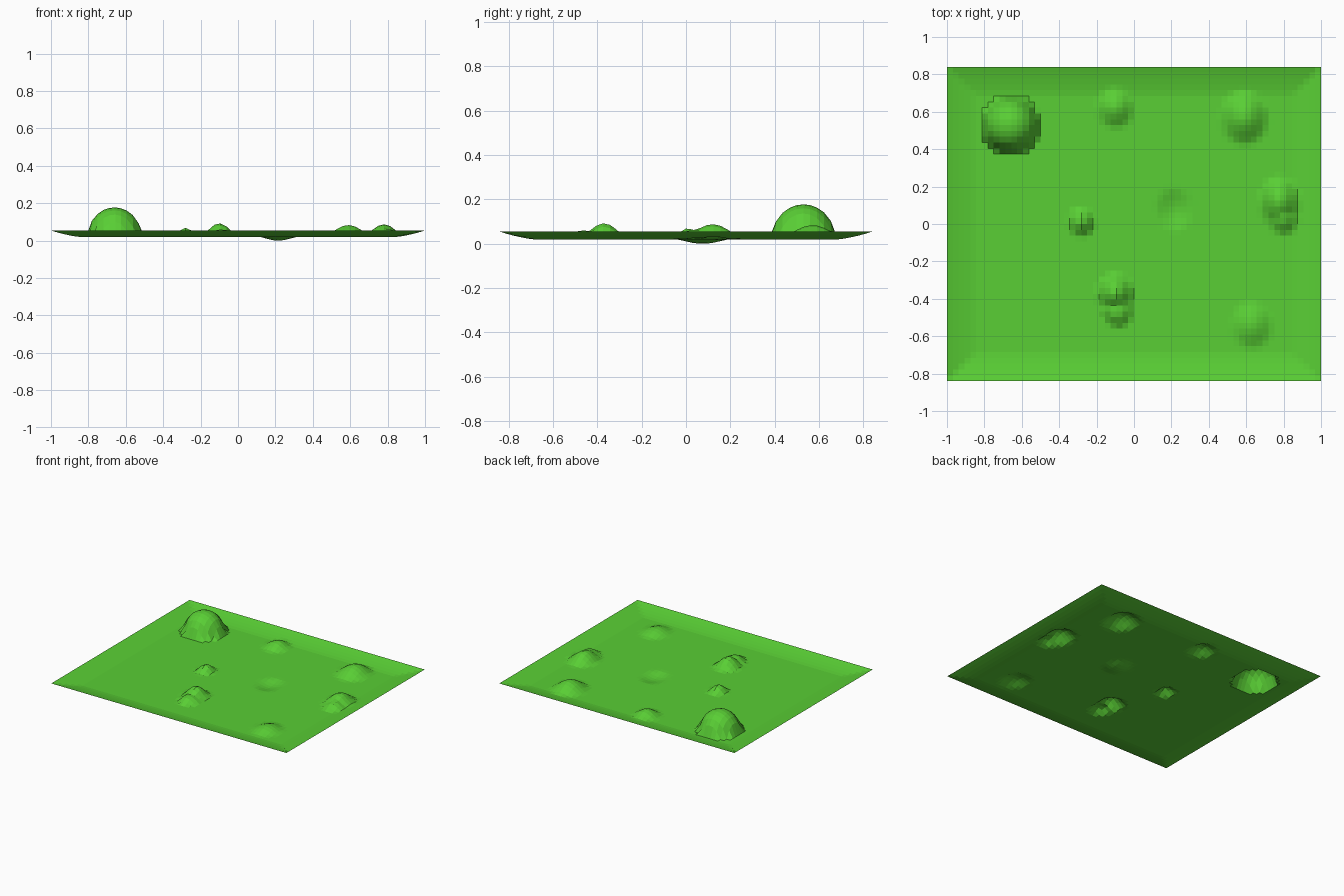
import bpy, bmesh
from math import sqrt

if "Cube" in bpy.data.objects:
    bpy.data.objects.remove(bpy.data.objects["Cube"])

HALF_X, HALF_Y = 1.0, 0.84
FLOOR, RIM = 0.02, 0.055


def dome(x, y, cx, cy, rx, ry, h, steep):
    """Rounded bump; steep bumps are half-ellipsoids, soft ones fade out at the foot."""
    d = sqrt(((x - cx) / rx) ** 2 + ((y - cy) / ry) ** 2)
    if d >= 1:
        return 0.0
    return h * (sqrt(1 - d * d) if steep else (1 - d * d) ** 1.6)


# cx, cy, radius x, radius y, height, steep
bumps = [
    (-0.66, 0.53, 0.145, 0.145, 0.158, True),    # large hill
    (-0.10, 0.62, 0.10, 0.11, 0.045, False),
    (0.59, 0.57, 0.13, 0.15, 0.064, False),
    (0.78, 0.12, 0.11, 0.14, 0.068, False),
    (0.80, 0.03, 0.08, 0.09, 0.045, False),
    (-0.28, 0.01, 0.07, 0.08, 0.05, False),
    (-0.10, -0.37, 0.10, 0.11, 0.073, False),
    (-0.09, -0.46, 0.07, 0.08, 0.04, True),
    (0.63, -0.54, 0.11, 0.13, 0.035, False),
]


def height(x, y):
    # raised rim around a flat floor
    edge = min(HALF_X - abs(x), HALF_Y - abs(y))
    t = max(0.0, 1 - edge / 0.15)
    z = FLOOR + (RIM - FLOOR) * t * (0.6 + 0.4 * t)
    z += max(dome(x, y, *b) for b in bumps)
    # shallow hollow
    return z - dome(x, y, 0.215, 0.075, 0.10, 0.12, 0.02, False)


# ground sheet as a displaced grid
bm = bmesh.new()
bmesh.ops.create_grid(bm, x_segments=64, y_segments=54, size=1)
for v in bm.verts:
    v.co.y *= HALF_Y
    v.co.z = height(v.co.x, v.co.y)
low = min(v.co.z for v in bm.verts)
for v in bm.verts:
    v.co.z -= low
mesh = bpy.data.meshes.new("grass_ground")
bm.to_mesh(mesh)
bm.free()
ground = bpy.data.objects.new("grass_ground", mesh)
bpy.context.collection.objects.link(ground)

# grass colour
grass = bpy.data.materials.new("grass_green")
grass.diffuse_color = (0.10, 0.62, 0.035, 1)
grass.use_nodes = True
grass.node_tree.nodes["Principled BSDF"].inputs["Base Color"].default_value = grass.diffuse_color
mesh.materials.append(grass)
